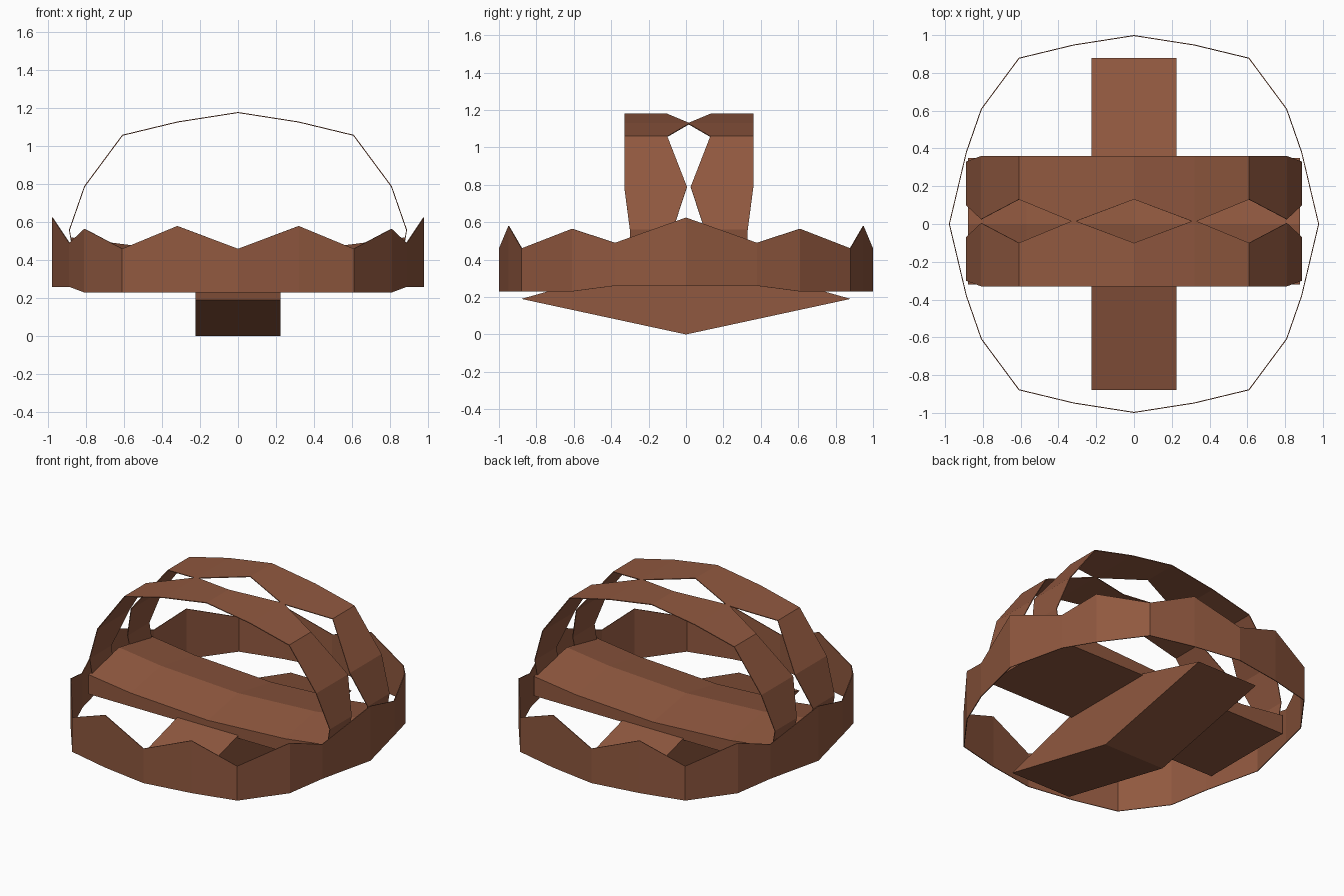
import bpy, bmesh

if "Cube" in bpy.data.objects:
    bpy.data.objects.remove(bpy.data.objects["Cube"])

brown = bpy.data.materials.new("warm brown")
brown.diffuse_color = (0.28, 0.098, 0.05, 1)
brown.use_nodes = True
brown.node_tree.nodes["Principled BSDF"].inputs["Base Color"].default_value = brown.diffuse_color


def make(name, verts, faces):
    mesh = bpy.data.meshes.new(name)
    mesh.from_pydata(verts, [], faces)
    bm = bmesh.new()
    bm.from_mesh(mesh)
    bmesh.ops.recalc_face_normals(bm, faces=bm.faces)
    bm.to_mesh(mesh)
    bm.free()
    ob = bpy.data.objects.new(name, mesh)
    bpy.context.collection.objects.link(ob)
    mesh.materials.append(brown)
    return ob


def loft(name, sections, cap=True):
    """Join equal-sized closed cross-sections into one skin."""
    n = len(sections[0])
    verts = [p for s in sections for p in s]
    faces = [(i * n + j, i * n + (j + 1) % n, (i + 1) * n + (j + 1) % n, (i + 1) * n + j)
             for i in range(len(sections) - 1) for j in range(n)]
    if cap:
        faces += [tuple(range(n)), tuple(range(len(verts) - n, len(verts)))]
    return make(name, verts, faces)


# quarter outline of the band: x, y, straight edge, zigzag edge
quarter = [(0, 1, .23, .46), (.32, .95, .23, .58), (.61, .88, .23, .46),
           (.81, .61, .23, .565), (.89, .38, .26, .49), (.98, 0, .26, .625)]
half = [(-x, y, a, b) for x, y, a, b in quarter[:0:-1]] + quarter
ring = half + [(x, -y, a, b) for x, y, a, b in half[-2:0:-1]]
T = .995   # inner scale, gives the thin sheet its thickness

# zigzag band around the base
sec = [[(x, y, a), (x, y, b), (x * T, y * T, b), (x * T, y * T, a)] for x, y, a, b in ring]
loft("zigzag_band", sec + sec[:1], cap=False)

# two arches over the top: the same band turned upright, facing each other
arc = [(-.87, .26, .26, .48)] + half[1:-1] + [(.87, .26, .26, .48)]
for name, side, shift in (("front_arch", 1, -.56), ("back_arch", -1, .59)):
    sec = []
    for x, r, a, b in arc:
        a, b = side * a + shift, side * b + shift
        z, zi = r + .18, r * T + .18
        sec.append([(x, a, z), (x, b, z), (x * T, b, zi), (x * T, a, zi)])
    loft(name, sec)

# lengthwise keel: a diamond-sided bar
profile = [(-.88, .19), (0, 0), (.88, .19), (0, .44)]
loft("keel_bar", [[(x, y, z) for y, z in profile] for x in (-.225, .225)])

# crosswise beam: ridged top, upswept ends
stations = [(0, .45, .39), (.57, .48, .42), (.88, .52, .46)]
stations = [(-x, r, s) for x, r, s in stations[:0:-1]] + stations
loft("cross_beam", [[(x, -.32, .33), (x, -.32, s), (x, 0, r), (x, .35, s), (x, .35, .33)]
                    for x, r, s in stations])
